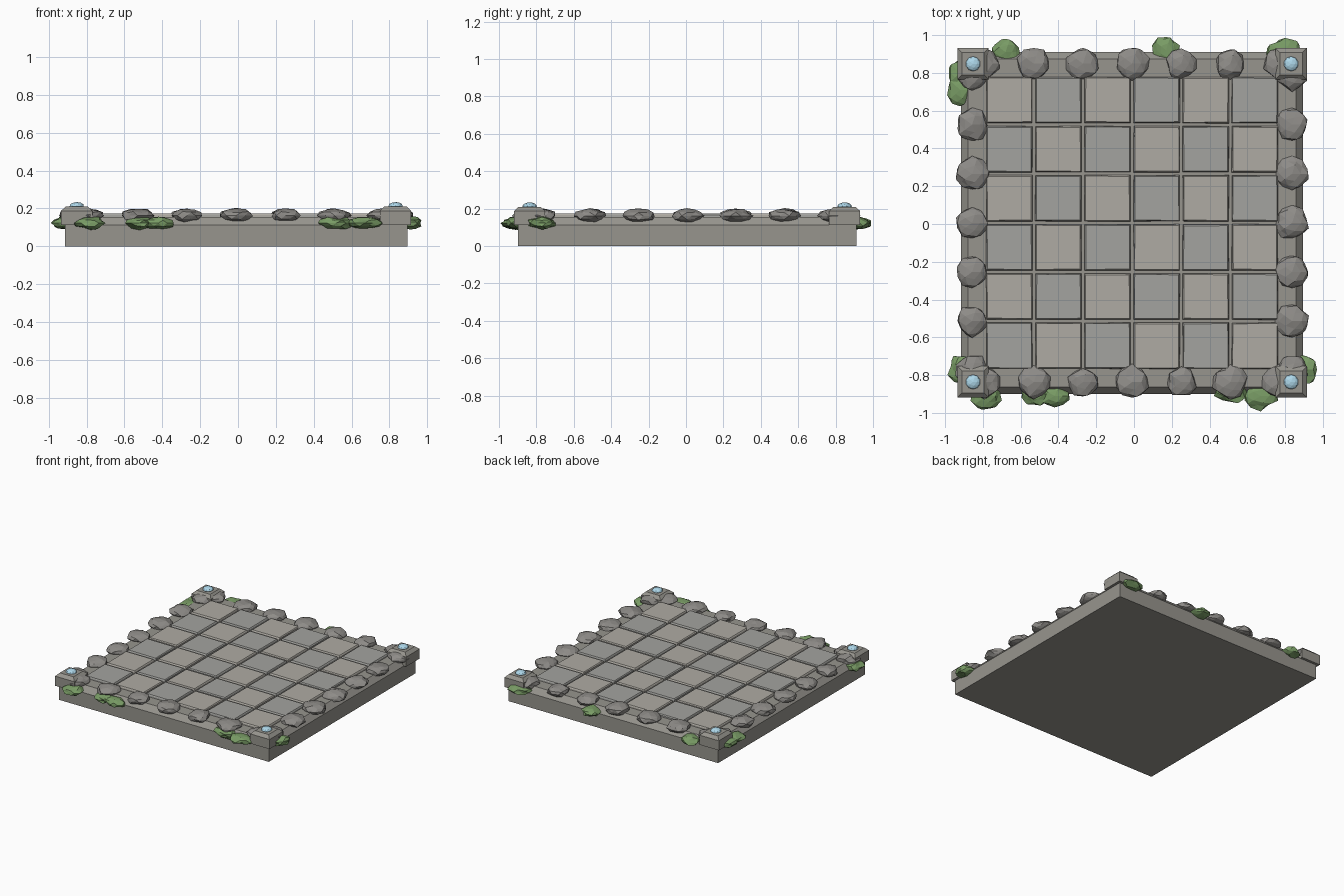
import bpy, bmesh, random
from mathutils import Vector

if "Cube" in bpy.data.objects:
    bpy.data.objects.remove(bpy.data.objects["Cube"])

random.seed(7)
CX, CY = -0.01, 0.006          # centre of the masonry
PITCH = 0.26


def material(name, rgb):
    m = bpy.data.materials.new(name)
    m.diffuse_color = (*rgb, 1)
    m.use_nodes = True
    m.node_tree.nodes["Principled BSDF"].inputs["Base Color"].default_value = m.diffuse_color
    return m


STONE = material("slab_stone", (0.31, 0.30, 0.27))
WARM = material("tile_warm", (0.43, 0.41, 0.37))
COOL = material("tile_cool", (0.37, 0.37, 0.35))
ROCK = material("rock", (0.27, 0.26, 0.245))
MOSS = material("moss", (0.19, 0.33, 0.13))
GEM = material("gem", (0.42, 0.68, 0.82))


def finish(bm, name, mat):
    bmesh.ops.recalc_face_normals(bm, faces=bm.faces)
    me = bpy.data.meshes.new(name)
    bm.to_mesh(me)
    bm.free()
    me.materials.append(mat)
    ob = bpy.data.objects.new(name, me)
    bpy.context.collection.objects.link(ob)
    return ob


def block(name, x, y, levels, mat, tilt=0.0):
    """Square block lofted through (half width, z) levels."""
    bm = bmesh.new()
    rings = []
    for i, (h, z) in enumerate(levels):
        t = tilt if i else 0
        rings.append([bm.verts.new((x + sx * h + random.uniform(-t, t),
                                    y + sy * h + random.uniform(-t, t), z))
                      for sx, sy in ((-1, -1), (1, -1), (1, 1), (-1, 1))])
    bm.faces.new(rings[0][::-1])
    bm.faces.new(rings[-1])
    for a, b in zip(rings, rings[1:]):
        for k in range(4):
            n = (k + 1) % 4
            bm.faces.new((a[k], a[n], b[n], b[k]))
    return finish(bm, name, mat)


def lump(name, pos, size, jitter, mat, sub=2):
    """Faceted, squashed boulder shape."""
    bm = bmesh.new()
    bmesh.ops.create_icosphere(bm, subdivisions=sub, radius=1)
    for v in bm.verts:
        k = 1 + random.uniform(-jitter, jitter)
        v.co = Vector([p + c * s * k for p, c, s in zip(pos, v.co, size)])
    return finish(bm, name, mat)


# foundation slab and the chamfered course on top of it
block("base_slab", CX, CY, [(0.905, 0), (0.905, 0.112)], STONE)
block("rim_course", CX, CY, [(0.905, 0.112), (0.868, 0.155)], STONE)

# checkered floor tiles
for i in range(6):
    for j in range(6):
        block(f"floor_tile_{i}_{j}", CX + (i - 2.5) * PITCH, CY + (j - 2.5) * PITCH,
              [(0.123, 0.14), (0.121, 0.166), (0.116, 0.173)],
              WARM if (i + j) % 2 else COOL, 0.002)

# border rocks, seven along each side
for k in range(-3, 4):
    d = k * PITCH
    for n, (x, y) in enumerate(((d, -0.843), (d, 0.843), (-0.847, d), (0.847, d))):
        r = random.uniform(0.078, 0.09)
        lump(f"border_rock_{n}_{k + 3}", (CX + x, CY + y, 0.162),
             (r, r, 0.038), 0.12, ROCK)

# corner posts with gems
for sx in (-1, 1):
    for sy in (-1, 1):
        x, y = CX + sx * 0.842, CY + sy * 0.842
        block(f"corner_post_{sx}_{sy}", x, y,
              [(0.083, 0.112), (0.083, 0.187), (0.059, 0.21)], STONE)
        lump(f"corner_gem_{sx}_{sy}", (x, y, 0.213), (0.039, 0.039, 0.021), 0, GEM)

# moss clumps: x, y, half sizes
for n, (x, y, rx, ry) in enumerate((
        (-0.68, 0.91, 0.07, 0.07), (0.17, 0.92, 0.07, 0.075), (0.80, 0.91, 0.095, 0.065),
        (-0.92, 0.71, 0.065, 0.08), (-0.92, 0.80, 0.06, 0.075), (-0.91, -0.77, 0.07, 0.08),
        (-0.78, -0.91, 0.08, 0.075), (-0.52, -0.90, 0.08, 0.065), (-0.42, -0.91, 0.08, 0.06),
        (0.52, -0.89, 0.095, 0.06), (0.67, -0.91, 0.085, 0.07), (0.91, -0.77, 0.065, 0.08))):
    lump(f"moss_clump_{n}", (x, y, 0.123), (rx, ry, 0.032), 0.18, MOSS)
